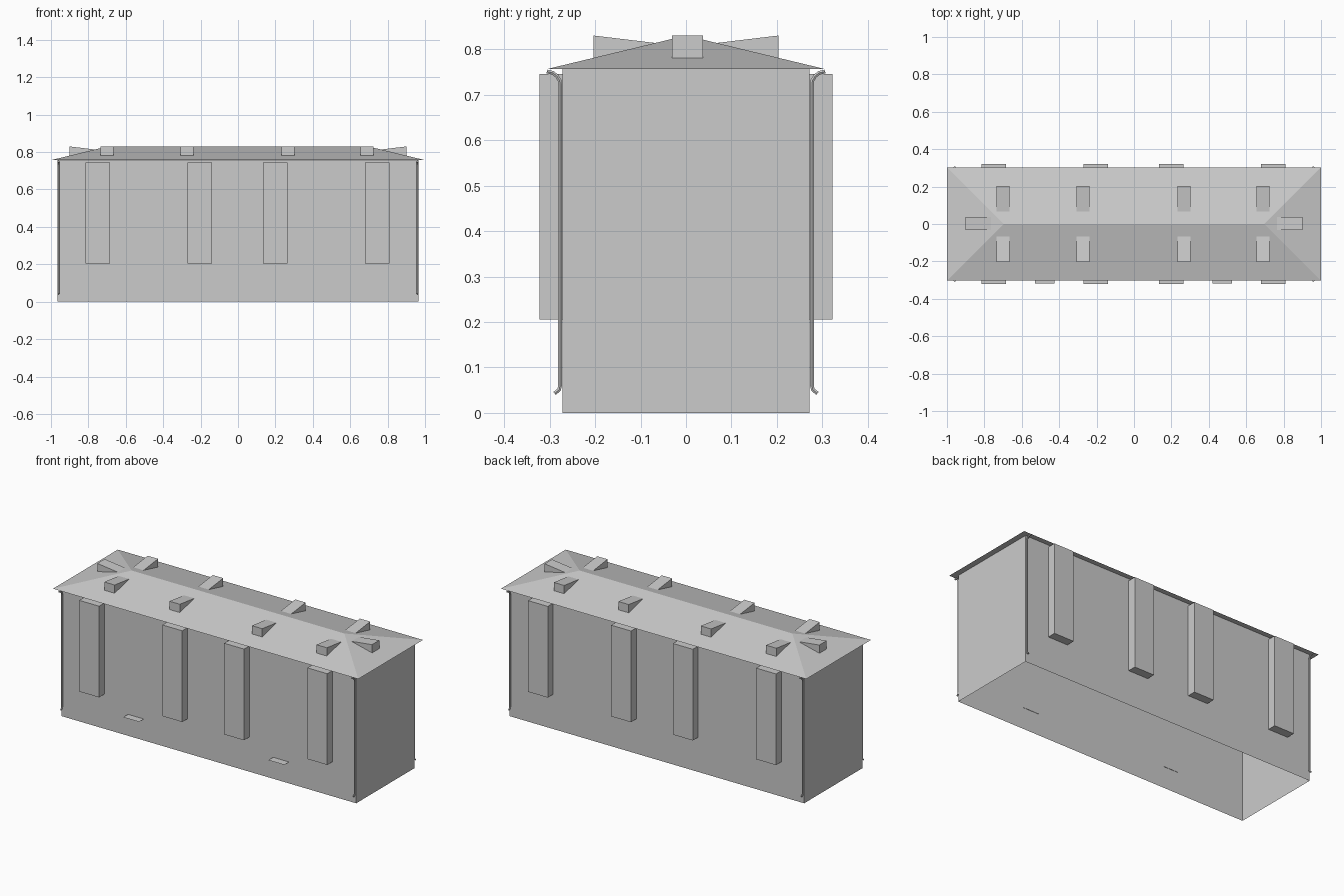
import bpy, math
from mathutils import Matrix, Vector

if "Cube" in bpy.data.objects:
    bpy.data.objects.remove(bpy.data.objects["Cube"])

EAVE, RIDGE = 0.757, 0.83


def mesh(name, verts, faces, matrix=None):
    me = bpy.data.meshes.new(name)
    if matrix:
        verts = [matrix @ Vector(v) for v in verts]
    me.from_pydata(verts, [], faces)
    ob = bpy.data.objects.new(name, me)
    bpy.context.collection.objects.link(ob)
    return ob


def box(name, x0, x1, y0, y1, z0, z1, skip=()):
    v = [(x, y, z) for z in (z0, z1) for x, y in ((x0, y0), (x1, y0), (x1, y1), (x0, y1))]
    f = [(0, 3, 2, 1), (4, 5, 6, 7), (0, 1, 5, 4), (1, 2, 6, 5), (2, 3, 7, 6), (3, 0, 4, 7)]
    return mesh(name, v, [q for i, q in enumerate(f) if i not in skip])


# Walls, open underneath and under the roof
box("walls", -0.965, 0.965, -0.272, 0.272, 0, EAVE, skip=(0, 1))

# Hipped roof with flat soffit
mesh("roof",
     [(-1, -0.303, EAVE), (1, -0.303, EAVE), (1, 0.303, EAVE), (-1, 0.303, EAVE),
      (-0.697, 0, RIDGE), (0.697, 0, RIDGE)],
     [(0, 1, 5, 4), (1, 2, 5), (2, 3, 4, 5), (3, 0, 4), (0, 3, 2, 1)])

# Tall wall panels on both long sides
for side in (-1, 1):
    for x in (-0.75, -0.205, 0.2, 0.745):
        y0, y1 = sorted((side * 0.272, side * 0.322))
        box("wall_panel", x - 0.065, x + 0.065, y0, y1, 0.205, 0.745)

# Thin flat ledges low on the front
for x in (-0.478, 0.473):
    mesh("front_ledge", [(x - 0.052, -0.317, 0.127), (x + 0.052, -0.317, 0.127),
                         (x + 0.052, -0.27, 0.127), (x - 0.052, -0.27, 0.127)], [(0, 1, 2, 3)])


def dormer(x, y, angle):
    """Wedge whose upright face looks outward (-y before rotation)."""
    w, d = 0.034, 0.137
    m = Matrix.Translation((x, y, 0)) @ Matrix.Rotation(angle, 4, 'Z')
    mesh("roof_dormer",
         [(-w, 0, 0.78), (w, 0, 0.78), (w, 0, RIDGE), (-w, 0, RIDGE), (-w, d, 0.8135), (w, d, 0.8135)],
         [(0, 1, 2, 3), (3, 2, 5, 4), (1, 5, 2), (0, 3, 4), (0, 4, 5, 1)], m)


# Roof dormers along both slopes and on the hips
for x in (-0.7, -0.273, 0.267, 0.69):
    dormer(x, -0.203, 0)
    dormer(x, 0.203, math.pi)
dormer(0.9, 0.003, math.pi / 2)
dormer(-0.9, 0.003, -math.pi / 2)

# Downpipes at the four corners
path = [(0.306, 0.751), (0.293, 0.748), (0.284, 0.741), (0.278, 0.731), (0.277, 0.72),
        (0.277, 0.06), (0.279, 0.051), (0.289, 0.043)]
for sx in (-1, 1):
    for sy in (-1, 1):
        cu = bpy.data.curves.new("downpipe", 'CURVE')
        cu.dimensions = '3D'
        cu.bevel_depth = 0.0048
        cu.bevel_resolution = 1
        cu.use_fill_caps = True
        sp = cu.splines.new('POLY')
        sp.points.add(len(path) - 1)
        for p, (y, z) in zip(sp.points, path):
            p.co = (sx * 0.959, sy * y, z, 1)
        sp.use_smooth = False
        bpy.context.collection.objects.link(bpy.data.objects.new("downpipe", cu))
